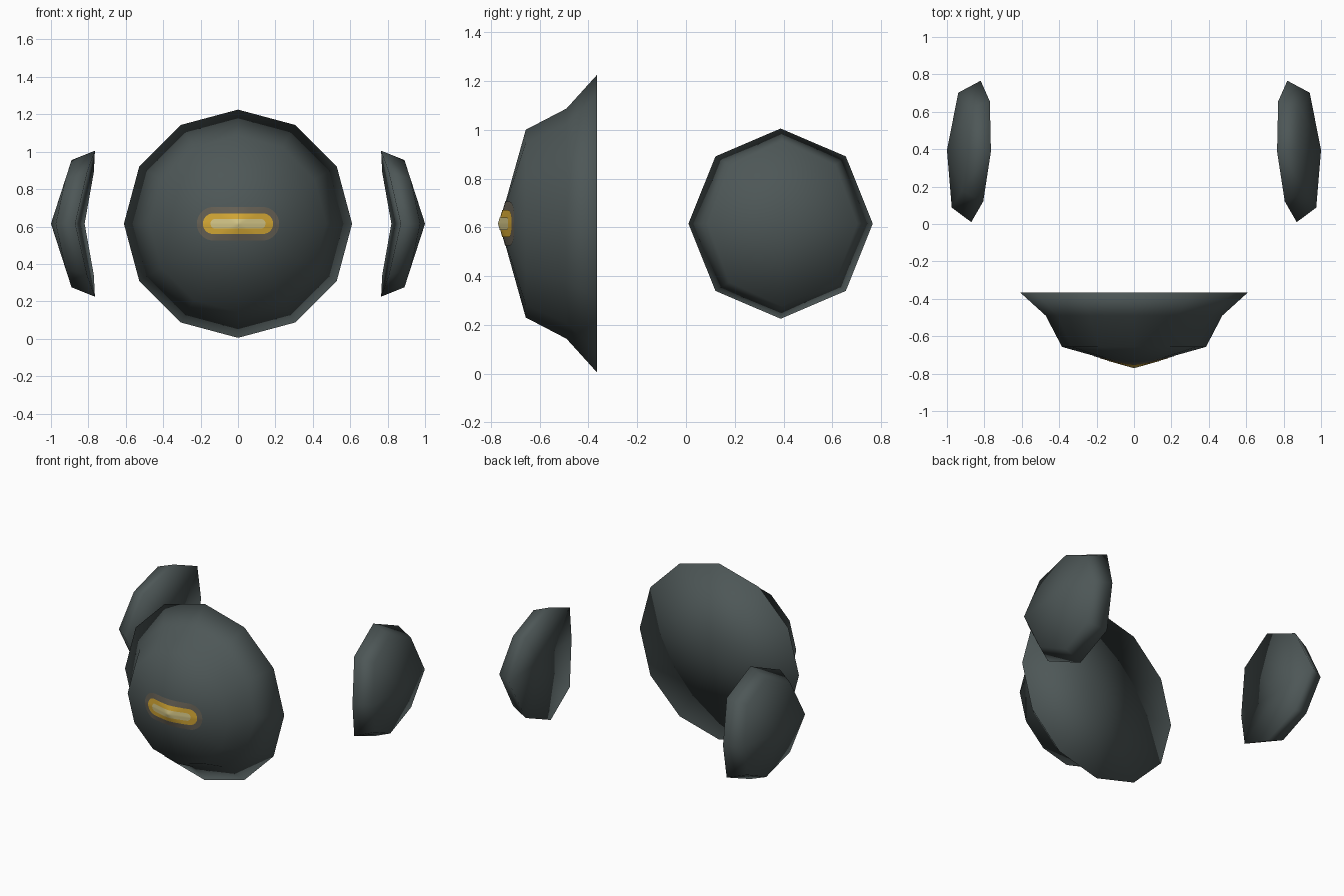
import bpy, bmesh, math

if "Cube" in bpy.data.objects:
    bpy.data.objects.remove(bpy.data.objects["Cube"])

CZ = 0.615  # height of every plate's centre


def material(name, rgb):
    m = bpy.data.materials.new(name)
    m.diffuse_color = (*rgb, 1)
    m.use_nodes = True
    m.node_tree.nodes["Principled BSDF"].inputs["Base Color"].default_value = m.diffuse_color
    return m


SHELL = material("dark_slate", (0.075, 0.095, 0.095))
HALO = material("dull_brown", (0.13, 0.115, 0.088))
GOLD = material("gold", (0.66, 0.39, 0.035))
PALE = material("pale_yellow", (0.65, 0.56, 0.24))


def finish(name, bm, mat):
    bmesh.ops.recalc_face_normals(bm, faces=bm.faces)
    for f in bm.faces:
        f.smooth = True
    me = bpy.data.meshes.new(name)
    bm.to_mesh(me)
    bm.free()
    me.materials.append(mat)
    ob = bpy.data.objects.new(name, me)
    bpy.context.collection.objects.link(ob)
    return ob


def closed_shell(name, rings, back, tip, mat):
    """Rings of points bridged together, with a fan at each end."""
    bm = bmesh.new()
    loops = [[bm.verts.new(p) for p in r] for r in rings]
    n = len(loops[0])
    ends = [(bm.verts.new(back), loops[0]), (bm.verts.new(tip), loops[-1])]
    for i in range(n):
        j = (i + 1) % n
        for a, b in zip(loops, loops[1:]):
            bm.faces.new((a[i], a[j], b[j], b[i]))
        for centre, loop in ends:
            bm.faces.new((centre, loop[i], loop[j]))
    return finish(name, bm, mat)


# Front face plate: twelve-sided dish with a flared rim
def circle(r, y, n=12):
    return [(r * math.sin(2 * math.pi * i / n), y, CZ + r * math.cos(2 * math.pi * i / n))
            for i in range(n)]


profile = [(0.61, -0.365), (0.472, -0.49), (0.385, -0.657)]
TIP_Y = -0.765
closed_shell("face_plate", [circle(r, y) for r, y in profile],
             (0, -0.365, CZ), (0, TIP_Y, CZ), SHELL)


# Side plates: eight-sided caps folded across the middle
def folded_ring(side, yc, ry, rz, x, tilt, fold):
    pts = []
    for i in range(8):
        c, s = math.cos(i * math.pi / 4), math.sin(i * math.pi / 4)
        pts.append((side * (x - tilt * c - fold * abs(s)), yc + ry * c, CZ + rz * s))
    return pts


for side, label in ((-1, "left"), (1, "right")):
    rim = folded_ring(side, 0.388, 0.378, 0.39, 0.845, 0.025, 0.08)
    shoulder = folded_ring(side, 0.395, 0.307, 0.34, 0.957, 0.0175, 0.067)
    closed_shell(label + "_side_plate", [rim, shoulder],
                 (side * 0.845, 0.388, CZ), (side * 1.0, 0.395, CZ), SHELL)


# Glowing eye: nested thin pill shapes that follow the faceted dish
def dish_y(x, z):
    reach = max(x * math.cos(math.radians(15 + 30 * k)) + z * math.sin(math.radians(15 + 30 * k))
                for k in range(12))
    return TIP_Y + (0.108 / 0.385) * reach / math.cos(math.radians(15))


def pill(name, half_w, half_h, lift, mat, cols=48, rows=8):
    bm = bmesh.new()
    straight = half_w - half_h
    grid = []
    for i in range(cols + 1):
        x = -half_w * math.cos(math.pi * i / cols)
        over = max(0.0, abs(x) - straight)
        h = math.sqrt(max(0.0, half_h ** 2 - over ** 2))
        col = []
        for j in range(rows + 1):
            z = h * (2 * j / rows - 1)
            col.append(bm.verts.new((x, dish_y(x, z) - lift, CZ + z)))
        grid.append(col)
    for a, b in zip(grid, grid[1:]):
        for j in range(rows):
            bm.faces.new((a[j], b[j], b[j + 1], a[j + 1]))
    bmesh.ops.remove_doubles(bm, verts=bm.verts, dist=1e-5)
    ob = finish(name, bm, mat)
    # make the open sheet face forward
    if sum(p.normal.y * p.area for p in ob.data.polygons) > 0:
        ob.data.flip_normals()


pill("eye_halo", 0.22, 0.09, 0.002, HALO)
pill("eye_glow", 0.188, 0.055, 0.004, GOLD)
pill("eye_core", 0.147, 0.026, 0.006, PALE)
